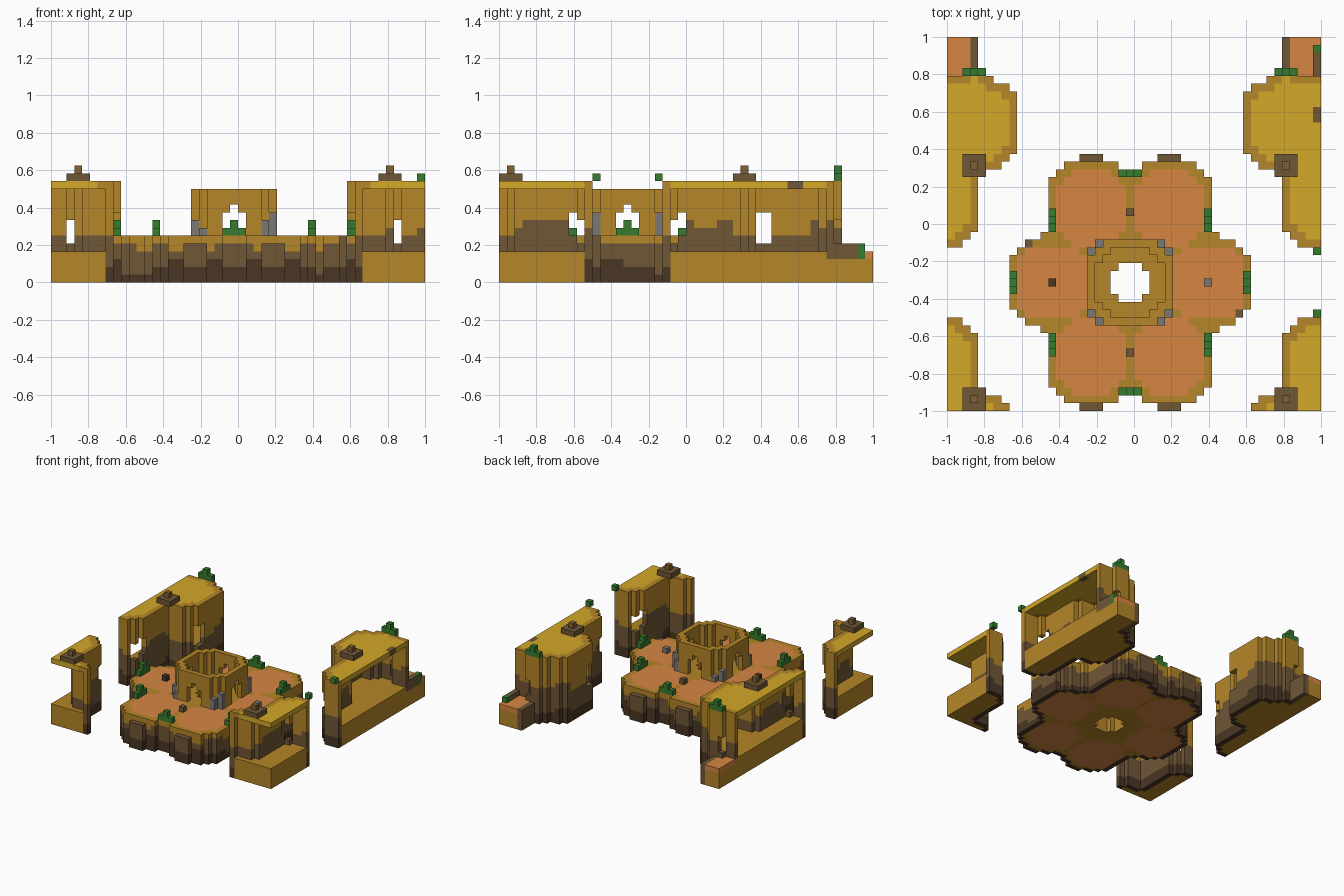
import bpy, bmesh, math
from mathutils import Vector

if "Cube" in bpy.data.objects:
    bpy.data.objects.remove(bpy.data.objects["Cube"])

CELL = 1 / 24
CX, CY = 23, 16          # cell at the middle of the flower island


def linear(c):
    c /= 255
    return c / 12.92 if c < 0.04 else ((c + 0.055) / 1.055) ** 2.4


COLOURS = {"gold": (181, 134, 40), "yellow": (211, 168, 40), "orange": (214, 134, 68),
           "brown": (111, 87, 54), "dark_brown": (74, 54, 36), "green": (54, 124, 46),
           "grey": (124, 121, 116), "tan_brown": (130, 98, 50)}
MATS = {}
for name, rgb in COLOURS.items():
    m = bpy.data.materials.new(name)
    m.use_nodes = True
    col = tuple(linear(c) for c in rgb) + (1,)
    m.diffuse_color = col
    bsdf = m.node_tree.nodes["Principled BSDF"]
    bsdf.inputs["Base Color"].default_value = col
    bsdf.inputs["Roughness"].default_value = 0.9
    MATS[name] = m


def blocks(name, cells):
    """Skin a dict of {(i, j, k): colour} with flat outer faces."""
    used = sorted(set(cells.values()))
    mesh = bpy.data.meshes.new(name)
    bm = bmesh.new()
    verts = {}

    def vert(p):
        key = tuple(round(c) for c in p)
        if key not in verts:
            i, j, k = key
            verts[key] = bm.verts.new((i * CELL - 1, j * CELL - 1, k * CELL))
        return verts[key]

    for cell, colour in cells.items():
        for axis in range(3):
            for side in (0, 1):
                n = list(cell)
                n[axis] += 2 * side - 1
                if tuple(n) in cells:
                    continue
                u, v, o = Vector((0, 0, 0)), Vector((0, 0, 0)), Vector(cell)
                u[(axis + 1) % 3] = v[(axis + 2) % 3] = 1
                o[axis] += side
                loop = [o, o + u, o + u + v, o + v]
                f = bm.faces.new([vert(p) for p in (loop if side else loop[::-1])])
                f.material_index = used.index(colour)
    # merge flat areas of one colour
    bmesh.ops.dissolve_limit(bm, angle_limit=0.01, verts=bm.verts[:], edges=bm.edges[:],
                             delimit={'MATERIAL'})
    bm.to_mesh(mesh)
    bm.free()
    for c in used:
        mesh.materials.append(MATS[c])
    obj = bpy.data.objects.new(name, mesh)
    bpy.context.collection.objects.link(obj)


def rock(i, j, k, dark, brown):
    """Strata colour of a cliff cell."""
    w = 0.5 * math.sin(i * 0.6 + j * 0.4)
    if k < dark + w:
        return "dark_brown"
    return "brown" if k < brown + w else "gold"


def edge(i, j, shape):
    return any(n not in shape for n in ((i + 1, j), (i - 1, j), (i, j + 1), (i, j - 1)))


def both(a):
    return {a, -a}


# flower island: six round lobes about a core, folded onto one quadrant
def in_island(x, y):
    side = (x - 10) ** 2 + y ** 2 <= 37 and x <= 15
    end = (x - 5) ** 2 + (y - 10) ** 2 <= 37 and x <= 10
    core = (x <= 10 and y <= 8) or (x <= 2 and y <= 14)
    return side or end or core


def in_orange(x, y):
    side = (x - 10) ** 2 + y ** 2 <= 25 and abs(x - 10) <= 4 and y <= 4
    end = (x - 5) ** 2 + (y - 9.5) ** 2 <= 25 and abs(x - 5) <= 4
    return side or end


plan = {(CX + x, CY + y) for x in range(-16, 17) for y in range(-17, 18)
        if in_island(abs(x), abs(y))}
island = {}
for i, j in plan:
    x, y = abs(i - CX), abs(j - CY)
    if max(x, y) <= 2 and x + y <= 3:
        continue                     # central shaft
    spur = y == 16                   # low rock spurs on the end lobes
    tip = (x >= 13 and y <= 3) or (abs(x - 5) <= 3 and y >= 14)
    for k in range(5 if spur else 6):
        if spur:
            island[i, j, k] = "dark_brown" if k < 2 else "brown"
        elif edge(i, j, plan):
            island[i, j, k] = rock(i, j, k, 2.3 if tip else 1, 4.6 if x >= 13 else 3.9)
        elif in_orange(x, y) and not (max(x, y) <= 5 and x + y <= 8):
            island[i, j, k] = "orange"
        else:
            island[i, j, k] = "gold"
blocks("flower_island", island)

# ring tower with four arched doors
tower = {}
for x in range(-5, 6):
    for y in range(-5, 6):
        a, b = abs(x), abs(y)
        if a + b > 8 or (max(a, b) <= 4 and a + b <= 6):
            continue
        for k in range(6, 12):
            low = min(a, b)
            if (k <= 8 and low <= 1) or (k == 9 and low == 0):
                continue
            tower[CX + x, CY + y, k] = "gold"
blocks("ring_tower", tower)

# grey stones around the tower
stones = {}
for x, y, h in ((4, 5, 2), (5, 4, 3)):
    for sx in both(x):
        for sy in both(y):
            for k in range(h - (sx < 0)):
                stones[CX + sx, CY + sy, 6 + k] = "grey"
blocks("tower_stones", stones)

# single stones on the lobes
blocks("lobe_stones", {(CX - 10, CY, 6): "dark_brown", (CX + 10, CY, 6): "grey",
                       (CX, CY + 9, 6): "brown", (CX, CY - 9, 6): "brown"})


def bush(cells, i, j, k, along_x):
    for d in (-1, 0, 1):
        cells[(i + d, j, k) if along_x else (i, j + d, k)] = "green"
    cells[i, j, k + 1] = "green"


bushes = {}
for s in (-1, 1):
    bush(bushes, CX, CY + 14 * s, 6, True)
    bush(bushes, CX + 15 * s, CY, 6, False)
    for t in (-1, 1):
        bush(bushes, CX + 10 * s, CY + 8 * t, 6, False)
blocks("island_bushes", bushes)


# corner mesas: plan width per row, folded onto one quadrant
def mesa_width(row):
    if row < 5 or row > 26:
        return -9
    if row <= 14:
        return min(row - 4, 3)
    if row <= 16:
        return row - 9
    return {25: 7, 26: 5}.get(row, 8)


def fold(i, j):
    return min(i, 2 * CX - i), abs(j - CY)


mesa_plan = {(i, j) for i in range(-4, 52) for j in range(-14, 52)
             if fold(i, j)[0] <= mesa_width(fold(i, j)[1])
             or (fold(i, j)[1] == 27 and 2 <= fold(i, j)[0] <= 4)}


def near_edge(i, j):
    return any((i + a, j + b) not in mesa_plan for a in (-1, 0, 1) for b in (-1, 0, 1))


def doorway(col, row, k):
    return ((col == 2 and row in (5, 6, 26, 27) and 5 <= k <= 7)
            or (row == 7 and 6 <= k <= 8)
            or (row in (17, 18) and col >= 7 and 5 <= k <= 8))


def mesa(name, xs, ys):
    cells = {}
    for i in xs:
        for j in ys:
            col, row = fold(i, j)
            if (i, j) in mesa_plan:
                wall = edge(i, j, mesa_plan)
                joins_terrace = row >= 26 and col <= 2
                brown_top = 7.4 if 8 <= row <= 13 else 6.6 if row >= 24 else 5.6
                for k in range(13):
                    if wall and not doorway(col, row, k):
                        hidden = joins_terrace and k < 4
                        cells[i, j, k] = "gold" if hidden else rock(i, j, k, 1.6, brown_top)
                    elif k < 4 or (k == 12 and not wall):
                        roof = k == 12 and not near_edge(i, j)
                        cells[i, j, k] = "yellow" if roof else "gold"
            elif row >= 27 and col <= 3:     # low terrace behind the mesa
                for k in range(4):
                    cells[i, j, k] = "brown" if col == 3 else "orange" if k == 3 else "gold"
    blocks_extra = {(47, j, 12): "brown" for j in (37, 38)}              # roof patch
    blocks_extra.update({(47, j, k): "brown" for j in (42, 43, 44, 45) for k in (3, 4)})
    blocks_extra[47, 46, 3] = "green"                                    # terrace plant
    blocks_extra[47, 46, 4] = "green"
    cells.update({c: v for c, v in blocks_extra.items() if c[0] in xs and c[1] in ys})
    blocks(name, cells)


WEST, EAST = range(0, 12), range(35, 48)
FRONT, BACK = range(0, 16), range(17, 48)
mesa("front_right_mesa", WEST, FRONT)
mesa("front_left_mesa", EAST, FRONT)
mesa("back_right_mesa", WEST, BACK)
mesa("back_left_mesa", EAST, BACK)

# stepped chimneys and roof plants on the mesas
chimneys, plants = {}, {}
for i in (3, 2 * CX - 3):
    for j in (1, 31):
        for a in (-1, 0, 1):
            for b in (-1, 0, 1):
                chimneys[i + a, j + b, 13] = "brown"
        chimneys[i, j, 14] = "tan_brown"
    bush(plants, i, 43, 13, True)
for j in (12, 20):
    plants[47, j, 13] = "green"
blocks("roof_chimneys", chimneys)
blocks("roof_plants", plants)
